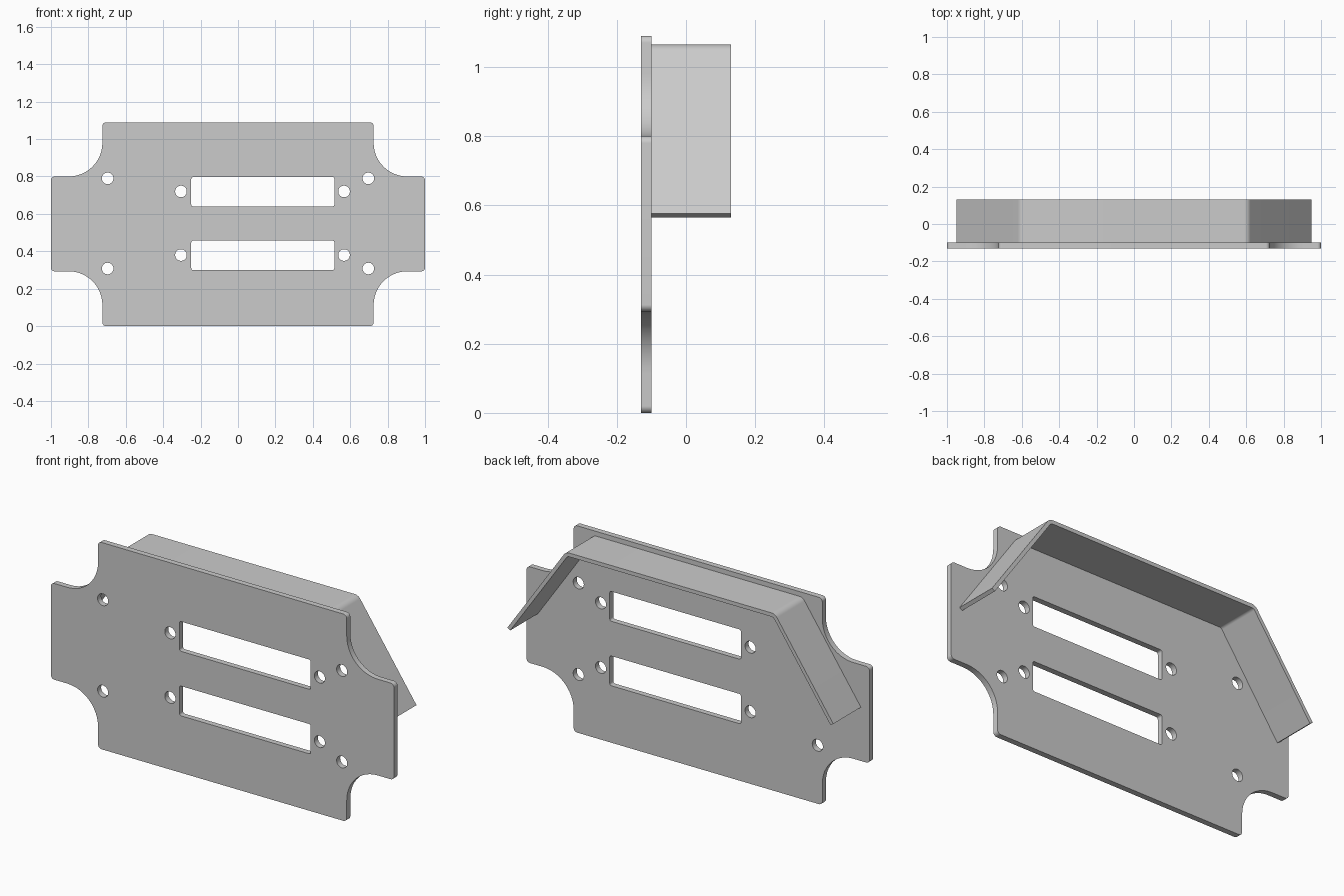
import bpy, bmesh, math
from mathutils import Vector, Matrix

cube = bpy.data.objects.get("Cube")
if cube:
    bpy.data.objects.remove(cube, do_unlink=True)

grey = bpy.data.materials.new("plain grey")
grey.use_nodes = True
grey.diffuse_color = (0.6, 0.6, 0.6, 1)
grey.node_tree.nodes["Principled BSDF"].inputs["Base Color"].default_value = (0.6, 0.6, 0.6, 1)


def rounded(corners, steps=12):
    """Turn (x, z, radius) corners into a filleted outline."""
    out = []
    for i, (x, z, r) in enumerate(corners):
        p = Vector((x, z))
        if r == 0:
            out.append(p)
            continue
        a = (Vector(corners[i - 1][:2]) - p).normalized()
        b = (Vector(corners[(i + 1) % len(corners)][:2]) - p).normalized()
        half = a.angle(b) / 2
        reach = r / math.tan(half)
        centre = p + (a + b).normalized() * r / math.sin(half)
        start = (p + a * reach - centre).normalized()
        end = (p + b * reach - centre).normalized()
        out += [centre + start.slerp(end, k / steps).normalized() * r for k in range(steps + 1)]
    return out


def rectangle(x0, x1, z0, z1, r):
    return rounded([(x0, z0, r), (x1, z0, r), (x1, z1, r), (x0, z1, r)], 4)


def circle(x, z, r, n=32):
    return [Vector((x + r * math.cos(math.tau * k / n), z + r * math.sin(math.tau * k / n)))
            for k in range(n)]


def mirrored(half):
    return half + [(-x, z, r) for x, z, r in reversed(half)]


def extruded(name, loops, y0, y1):
    """Fill outlines (inner loops become holes) and extrude from y0 to y1."""
    curve = bpy.data.curves.new(name + "_profile", "CURVE")
    curve.dimensions = "2D"
    curve.fill_mode = "BOTH"
    curve.extrude = (y1 - y0) / 2
    for loop in loops:
        spline = curve.splines.new("POLY")
        spline.points.add(len(loop) - 1)
        for point, co in zip(spline.points, loop):
            point.co = (co.x, co.y, 0, 1)
        spline.use_cyclic_u = True
    helper = bpy.data.objects.new(name + "_helper", curve)
    bpy.context.collection.objects.link(helper)
    bpy.context.view_layer.update()
    graph = bpy.context.evaluated_depsgraph_get()
    mesh = bpy.data.meshes.new_from_object(helper.evaluated_get(graph))
    bpy.data.objects.remove(helper, do_unlink=True)

    # stand the profile upright and weld the caps to the walls
    mesh.transform(Matrix.Translation((0, (y0 + y1) / 2, 0)) @ Matrix.Rotation(math.pi / 2, 4, "X"))
    bm = bmesh.new()
    bm.from_mesh(mesh)
    bmesh.ops.remove_doubles(bm, verts=bm.verts, dist=0.0002)
    bmesh.ops.recalc_face_normals(bm, faces=bm.faces)
    bm.to_mesh(mesh)
    bm.free()
    mesh.name = name
    mesh.materials.clear()
    mesh.materials.append(grey)
    obj = bpy.data.objects.new(name, mesh)
    bpy.context.collection.objects.link(obj)
    bpy.ops.object.select_all(action="DESELECT")
    obj.select_set(True)
    bpy.context.view_layer.objects.active = obj
    bpy.ops.object.shade_smooth_by_angle(angle=math.radians(30))


# mounting plate with scooped corners, two slots and screw holes
outline = rounded(mirrored([
    (0.725, 0, 0.02), (0.725, 0.293, 0.18), (1, 0.293, 0.02),
    (1, 0.8, 0.02), (0.725, 0.8, 0.18), (0.725, 1.09, 0.02)]))
loops = [outline]
for z in (0.3, 0.64):
    loops.append(rectangle(-0.25, 0.515, z, z + 0.157, 0.01))
for x in (-0.305, 0.567):
    loops += [circle(x, z, 0.031) for z in (0.38, 0.72)]
for x in (-0.697, 0.697):
    loops += [circle(x, z, 0.031) for z in (0.308, 0.79)]
extruded("mounting_plate", loops, -0.13, -0.1)

# bent rain hood on the back: flat top with two sloping sides
hood = mirrored([
    (0.934, 0.565, 0), (0.95, 0.576, 0), (0.61, 1.065, 0.04)])
inner = [(-0.934, 0.565, 0), (-0.6, 1.045, 0.02), (0.6, 1.045, 0.02)]
extruded("rear_hood", [rounded(hood[:-1] + inner)], -0.1, 0.13)
